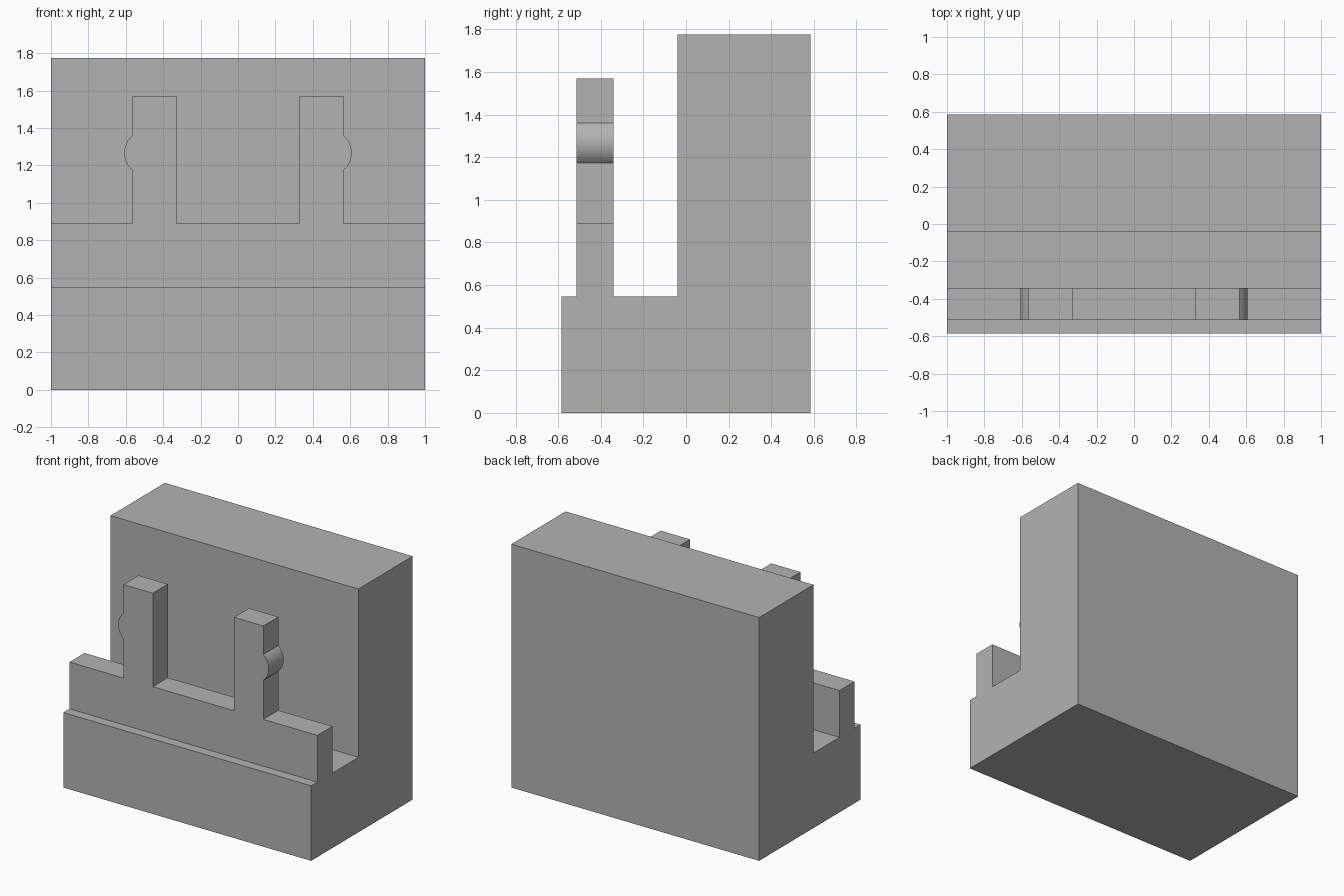
import bpy, bmesh
from math import sin, cos, asin
from mathutils import Vector

cube = bpy.data.objects.get("Cube")
if cube:
    bpy.data.objects.remove(cube, do_unlink=True)

grey = bpy.data.materials.new("plain grey")
grey.use_nodes = True
COLOUR = (0.45, 0.45, 0.45, 1)
grey.diffuse_color = COLOUR
grey.node_tree.nodes["Principled BSDF"].inputs["Base Color"].default_value = COLOUR


def extrude_profile(name, points, depth):
    """Make a solid by sweeping a closed flat profile along a vector."""
    bm = bmesh.new()
    face = bm.faces.new([bm.verts.new(p) for p in points])
    swept = bmesh.ops.extrude_face_region(bm, geom=[face], use_keep_orig=True)
    moved = [g for g in swept["geom"] if isinstance(g, bmesh.types.BMVert)]
    bmesh.ops.translate(bm, verts=moved, vec=Vector(depth))
    bmesh.ops.recalc_face_normals(bm, faces=bm.faces)
    mesh = bpy.data.meshes.new(name)
    bm.to_mesh(mesh)
    bm.free()
    mesh.materials.append(grey)
    obj = bpy.data.objects.new(name, mesh)
    bpy.context.collection.objects.link(obj)
    bpy.ops.object.select_all(action="DESELECT")
    obj.select_set(True)
    bpy.context.view_layer.objects.active = obj
    bpy.ops.object.shade_smooth_by_angle(angle=0.5)
    return obj


# L-shaped body: low front ledge and tall back wall
LEDGE, TOP = 0.547, 1.775
side = [(-0.585, 0), (0.585, 0), (0.585, TOP), (-0.04, TOP),
        (-0.04, LEDGE), (-0.585, LEDGE)]
extrude_profile("body", [(-1, y, z) for y, z in side], (2, 0, 0))

# Clip plate: low rail with two prongs, each with a rounded outward catch
RAIL, PRONG_TOP = 0.888, 1.57
INNER, OUTER = 0.328, 0.564
CATCH_Z, CATCH_HALF, CATCH_OUT = 1.267, 0.094, 0.044
radius = (CATCH_HALF ** 2 + CATCH_OUT ** 2) / (2 * CATCH_OUT)
centre = OUTER + CATCH_OUT - radius
spread = asin(CATCH_HALF / radius)
STEPS = 16
catch = []
for i in range(STEPS + 1):
    a = spread * (2 * i / STEPS - 1)
    catch.append((centre + radius * cos(a), CATCH_Z + radius * sin(a)))

half = [(1, LEDGE), (1, RAIL), (OUTER, RAIL), *catch,
        (OUTER, PRONG_TOP), (INNER, PRONG_TOP), (INNER, RAIL)]
outline = half + [(-x, z) for x, z in reversed(half)]
extrude_profile("clip_plate", [(x, -0.514, z) for x, z in outline], (0, 0.173, 0))
